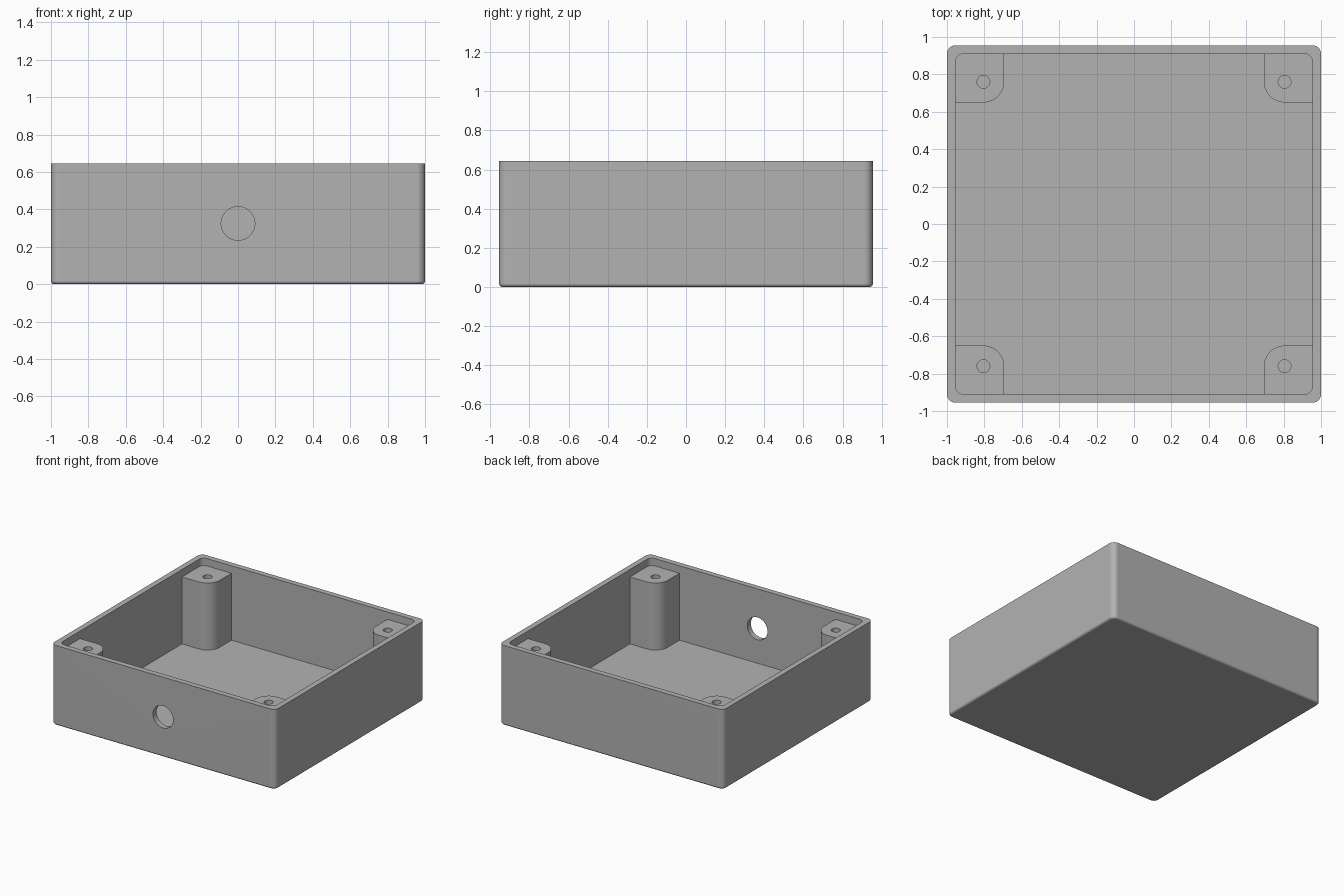
import bpy
import bmesh
from math import radians
from mathutils import Matrix, Vector

if "Cube" in bpy.data.objects:
    bpy.data.objects.remove(bpy.data.objects["Cube"], do_unlink=True)

# Overall sizes
HX, HY, HEIGHT = 1.0, 0.955, 0.645
WALL, CORNER, FILLET = 0.045, 0.045, 0.018
POST_TOP, POST_X, POST_Y, POST_R = 0.585, 0.695, 0.65, 0.11
SCREW_R, PORT_R, PORT_Z = 0.034, 0.09, 0.325

grey = bpy.data.materials.new("plain grey")
grey.use_nodes = True
colour = (0.45, 0.45, 0.45, 1)
grey.diffuse_color = colour
grey.node_tree.nodes["Principled BSDF"].inputs["Base Color"].default_value = colour


def finish(bm, name):
    bmesh.ops.recalc_face_normals(bm, faces=bm.faces)
    mesh = bpy.data.meshes.new(name)
    bm.to_mesh(mesh)
    bm.free()
    mesh.materials.append(grey)
    obj = bpy.data.objects.new(name, mesh)
    bpy.context.collection.objects.link(obj)
    return obj


def round_edges(bm, test, radius, segments):
    edges = [e for e in bm.edges if test(e.verts[0].co, e.verts[1].co)]
    bmesh.ops.bevel(bm, geom=edges, offset=radius, segments=segments,
                    profile=0.5, affect='EDGES', clamp_overlap=False)


def box(name, low, high, radius, upright=lambda p: True, bottom_fillet=0):
    """Box with chosen upright edges rounded, and optionally its bottom rim."""
    low, high = Vector(low), Vector(high)
    bm = bmesh.new()
    bmesh.ops.create_cube(bm, size=1, matrix=Matrix.Translation((low + high) / 2)
                          @ Matrix.Diagonal((*(high - low), 1)))
    round_edges(bm, lambda a, b: abs(a.z - b.z) > 0.01 and upright(a), radius, 12)
    if bottom_fillet:
        round_edges(bm, lambda a, b: max(a.z, b.z) < low.z + 0.0001,
                    bottom_fillet, 6)
    return finish(bm, name)


def cylinder(name, centre, radius, depth, rotation=Matrix()):
    bm = bmesh.new()
    bmesh.ops.create_cone(bm, cap_ends=True, segments=64, radius1=radius,
                          radius2=radius, depth=depth,
                          matrix=Matrix.Translation(centre) @ rotation)
    return finish(bm, name)


def combine(target, other, operation):
    """Apply a boolean and discard the helper."""
    other.hide_render = True
    mod = target.modifiers.new("combine", 'BOOLEAN')
    mod.operation, mod.solver, mod.object = operation, 'EXACT', other
    bpy.context.view_layer.objects.active = target
    bpy.ops.object.modifier_apply(modifier=mod.name)
    bpy.data.objects.remove(other, do_unlink=True)


# Open case: rounded shell with its cavity
case = box("enclosure_case", (-HX, -HY, 0), (HX, HY, HEIGHT), CORNER,
           bottom_fillet=FILLET)
cavity = box("cavity_cutter", (WALL - HX, WALL - HY, WALL),
             (HX - WALL, HY - WALL, HEIGHT + 0.2), CORNER)
combine(case, cavity, 'DIFFERENCE')

# Corner screw posts, set into the walls, rounded on the inward edge
for sx in (-1, 1):
    for sy in (-1, 1):
        xs = sorted((sx * POST_X, sx * (HX - WALL / 2)))
        ys = sorted((sy * POST_Y, sy * (HY - WALL / 2)))
        post = box("screw_post", (xs[0], ys[0], WALL / 2),
                   (xs[1], ys[1], POST_TOP), POST_R,
                   lambda p: abs(p.x) < POST_X + 0.01 and abs(p.y) < POST_Y + 0.01)
        combine(case, post, 'UNION')
        bore = cylinder("screw_cutter",
                        (sx * (POST_X + POST_R), sy * (POST_Y + POST_R), POST_TOP),
                        SCREW_R, 2 * (POST_TOP - WALL - 0.01))
        combine(case, bore, 'DIFFERENCE')

# Round cable port through the front wall
port = cylinder("port_cutter", (0, -HY, PORT_Z), PORT_R, 4 * WALL,
                Matrix.Rotation(radians(90), 4, 'X'))
combine(case, port, 'DIFFERENCE')

# Smooth fillets, flat broad faces
bpy.ops.object.select_all(action='DESELECT')
case.select_set(True)
bpy.context.view_layer.objects.active = case
bpy.ops.object.shade_smooth_by_angle(angle=radians(30))
weighted = case.modifiers.new("even_normals", 'WEIGHTED_NORMAL')
weighted.keep_sharp = True
